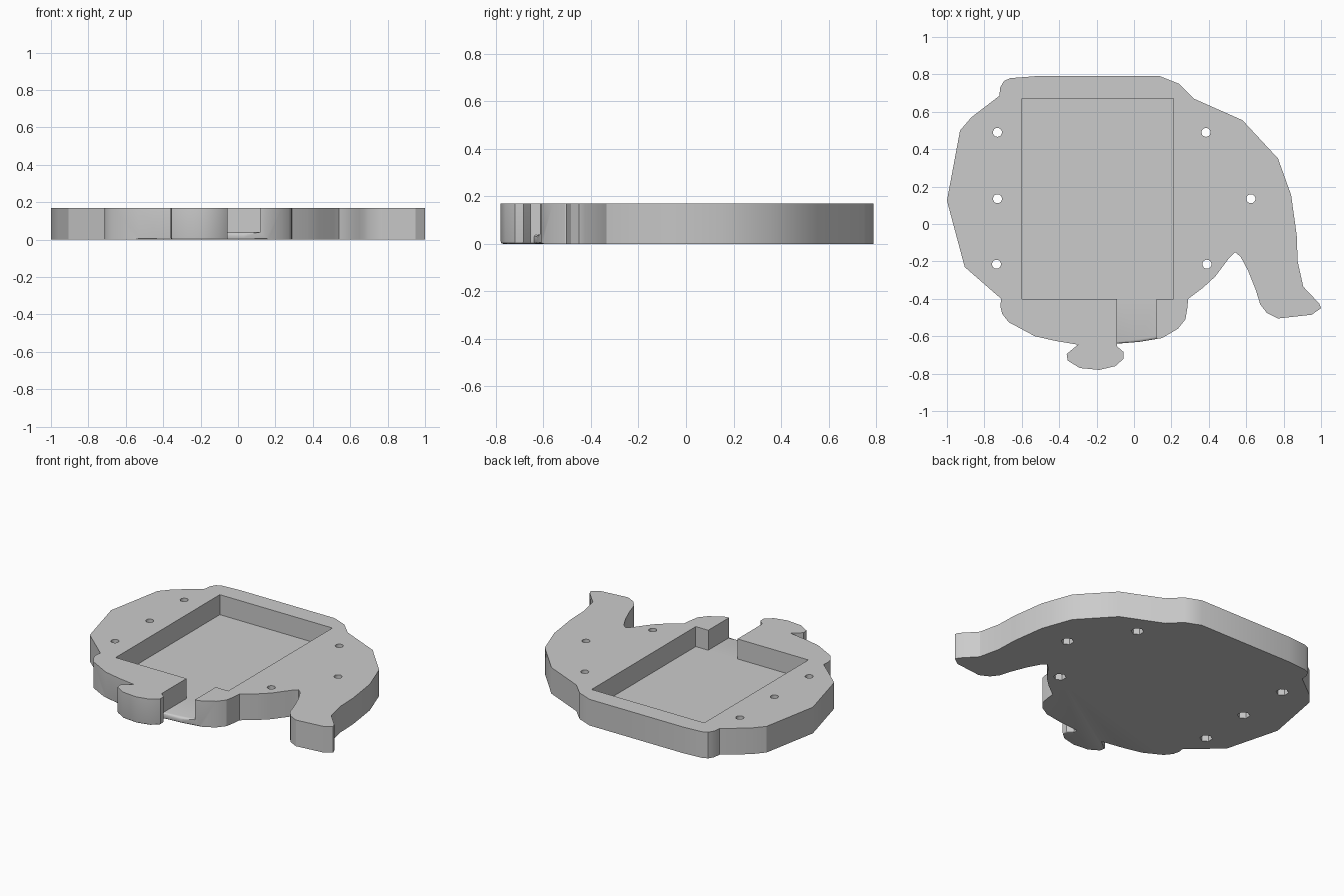
import bpy
import bmesh
from mathutils import Matrix, Vector

HEIGHT = 0.17
FLOOR = 0.04

default_cube = bpy.data.objects.get("Cube")
if default_cube:
    bpy.data.objects.remove(default_cube, do_unlink=True)

# One plain grey plastic
grey = bpy.data.materials.new("light_grey_plastic")
grey.use_nodes = True
grey_colour = (0.6, 0.6, 0.6, 1)
grey.diffuse_color = grey_colour
grey.node_tree.nodes["Principled BSDF"].inputs["Base Color"].default_value = grey_colour

# Outline sections, clockwise seen from above
back_edge = [(-.66, .78), (-.53, .79), (.14, .79), (.24, .75), (.32, .67)]
trunk = [(.58, .555), (.77, .35), (.84, .155), (.87, -.06), (.875, -.2),
         (.905, -.335), (.99, -.425), (1, -.45), (.95, -.485), (.77, -.505),
         (.71, -.475), (.675, -.43), (.65, -.35), (.61, -.25), (.57, -.175),
         (.54, -.15), (.51, -.18), (.435, -.28), (.37, -.34), (.29, -.4)]
front_edge = [(.285, -.45), (.275, -.51), (.235, -.56), (.15, -.61),
              (.03, -.63), (-.09, -.64)]
knob = [(-.09, -.655), (-.055, -.685), (-.055, -.72), (-.1, -.76),
        (-.185, -.78), (-.29, -.77), (-.355, -.73), (-.36, -.695), (-.3, -.645)]
right_edge = [(-.42, -.625), (-.53, -.6), (-.67, -.525), (-.705, -.48),
              (-.715, -.44), (-.71, -.4), (-.905, -.23), (-.96, -.025),
              (-1, .125), (-.93, .5), (-.87, .57), (-.72, .685),
              (-.715, .73), (-.695, .765)]
outline = back_edge + trunk + front_edge + knob + right_edge


def add_mesh(name, bm):
    """Turn a bmesh into a linked object."""
    bmesh.ops.recalc_face_normals(bm, faces=bm.faces)
    mesh = bpy.data.meshes.new(name)
    bm.to_mesh(mesh)
    bm.free()
    mesh.materials.append(grey)
    obj = bpy.data.objects.new(name, mesh)
    bpy.context.scene.collection.objects.link(obj)
    return obj


def extrude_profile(name, points, bottom, top):
    """Extrude a flat closed profile straight up."""
    bm = bmesh.new()
    face = bm.faces.new([bm.verts.new((x, y, bottom)) for x, y in points])
    result = bmesh.ops.extrude_face_region(bm, geom=[face])
    raised = [v for v in result["geom"] if isinstance(v, bmesh.types.BMVert)]
    bmesh.ops.translate(bm, verts=raised, vec=Vector((0, 0, top - bottom)))
    return add_mesh(name, bm)


def cylinder(name, x, y, radius, sides, bottom, top):
    bm = bmesh.new()
    bmesh.ops.create_cone(bm, cap_ends=True, segments=sides, radius1=radius,
                          radius2=radius, depth=top - bottom,
                          matrix=Matrix.Translation((x, y, (bottom + top) / 2)))
    return add_mesh(name, bm)


def cut(target, cutter):
    """Subtract a hidden helper from the target."""
    modifier = target.modifiers.new("cut", "BOOLEAN")
    modifier.operation = "DIFFERENCE"
    modifier.solver = "EXACT"
    modifier.object = cutter
    bpy.ops.object.select_all(action="DESELECT")
    bpy.context.view_layer.objects.active = target
    target.select_set(True)
    bpy.ops.object.modifier_apply(modifier=modifier.name)
    bpy.data.objects.remove(cutter, do_unlink=True)


plate = extrude_profile("case_plate", outline, 0, HEIGHT)

# Rectangular pocket joined to the open channel at the front
pocket = [(-.6, .67), (.21, .67), (.21, -.4), (.12, -.4), (.12, -.75),
          (-.09, -.645), (-.09, -.4), (-.6, -.4)]
pocket[4:6] = [(.12, -.645), (-.09, -.645)]
cut(plate, extrude_profile("pocket_cutter", pocket, FLOOR, HEIGHT + 0.1))

# Screw holes, each with a six-sided nut recess underneath
screws = [(-.73, .49), (-.73, .135), (-.735, -.215),
          (.385, .49), (.625, .135), (.39, -.215)]
for x, y in screws:
    cut(plate, cylinder("screw_cutter", x, y, 0.024, 24, -0.1, HEIGHT + 0.1))
    cut(plate, cylinder("nut_cutter", x, y, 0.038, 6, -0.1, 0.06))

# Soften the channel lip and the lower front edge
bm = bmesh.new()
bm.from_mesh(plate.data)


def is_front_edge(edge, height):
    return all(abs(v.co.z - height) < 0.001 and v.co.y < -0.59
               and v.co.x < 0.16 for v in edge.verts)


for height, width in ((FLOOR, 0.014), (0, 0.01)):
    soft = [e for e in bm.edges if is_front_edge(e, height)
            and len(e.link_faces) == 2 and e.calc_face_angle(0) > 1]
    bmesh.ops.bevel(bm, geom=soft, offset=width, segments=3, profile=0.5,
                    affect="EDGES", clamp_overlap=True)
bm.to_mesh(plate.data)
bm.free()

# Smooth the curved walls while keeping the rims crisp
bpy.ops.object.select_all(action="DESELECT")
bpy.context.view_layer.objects.active = plate
plate.select_set(True)
bpy.ops.object.shade_smooth_by_angle(angle=0.5)
